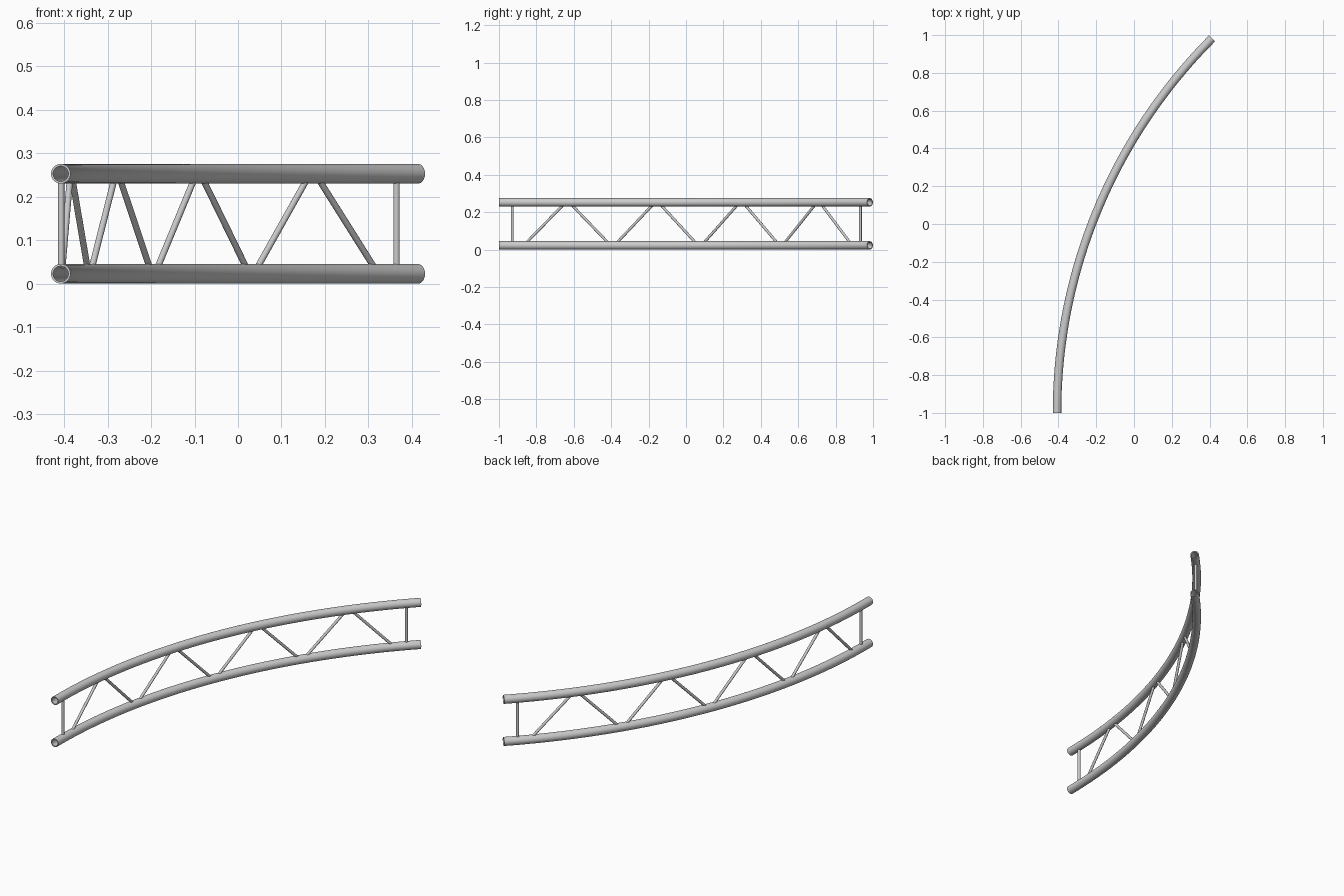
import bpy, bmesh, math
from mathutils import Vector

if "Cube" in bpy.data.objects:
    bpy.data.objects.remove(bpy.data.objects["Cube"])

R = 2.805                      # arc radius of the truss
X0 = -0.4075                   # x of the chord at the front end
Z_LOW, Z_TOP = 0.0225, 0.2525  # chord centre heights
R_CHORD, R_BORE, R_BRACE = 0.0225, 0.0175, 0.0073
SWEEP = 45.0


def arc_point(deg, z):
    a = math.radians(deg)
    return Vector((X0 + R * (1 - math.cos(a)), -1 + R * math.sin(a), z))


def finish(name, bm):
    bmesh.ops.recalc_face_normals(bm, faces=bm.faces)
    me = bpy.data.meshes.new(name)
    bm.to_mesh(me)
    bm.free()
    ob = bpy.data.objects.new(name, me)
    bpy.context.collection.objects.link(ob)
    bpy.ops.object.select_all(action='DESELECT')
    ob.select_set(True)
    bpy.context.view_layer.objects.active = ob
    bpy.ops.object.shade_smooth_by_angle(angle=math.radians(35))
    return ob


def chord(name, z, sides=32, steps=58):
    """Curved hollow tube: outer wall, open end rims and bore."""
    bm = bmesh.new()

    def ring(deg, rad):
        c, a = arc_point(deg, z), math.radians(deg)
        out = Vector((-math.cos(a), math.sin(a), 0))
        return [bm.verts.new(c + out * rad * math.cos(t) + Vector((0, 0, rad * math.sin(t))))
                for t in (2 * math.pi * k / sides for k in range(sides))]

    degs = [SWEEP * i / steps for i in range(steps + 1)]
    rings = [ring(d, R_CHORD) for d in degs] + [ring(d, R_BORE) for d in reversed(degs)]
    for i, a in enumerate(rings):
        b = rings[(i + 1) % len(rings)]
        for k in range(sides):
            n = (k + 1) % sides
            bm.faces.new((a[k], a[n], b[n], b[k]))
    finish(name, bm)


def brace(name, p, q):
    """Round bar between two points."""
    d = q - p
    bm = bmesh.new()
    bmesh.ops.create_cone(bm, cap_ends=True, segments=20, radius1=R_BRACE,
                          radius2=R_BRACE, depth=d.length)
    ob = finish(name, bm)
    ob.location = (p + q) / 2
    ob.rotation_euler = d.to_track_quat('Z', 'Y').to_euler()


# Main tubes
chord("lower_chord", Z_LOW)
chord("upper_chord", Z_TOP)

# Bars run just inside the chord walls
BOT, TOP = 0.040, 0.235

# Upright at each end
for name, deg in (("front_upright", 1.45), ("back_upright", SWEEP - 1.45)):
    brace(name, arc_point(deg, BOT), arc_point(deg, TOP))

# Zigzag diagonals
for i in range(8):
    a, b = 3.05 + 5 * i, 6.95 + 5 * i
    z1, z2 = (BOT, TOP) if i % 2 == 0 else (TOP, BOT)
    brace(f"diagonal_{i + 1}", arc_point(a, z1), arc_point(b, z2))
